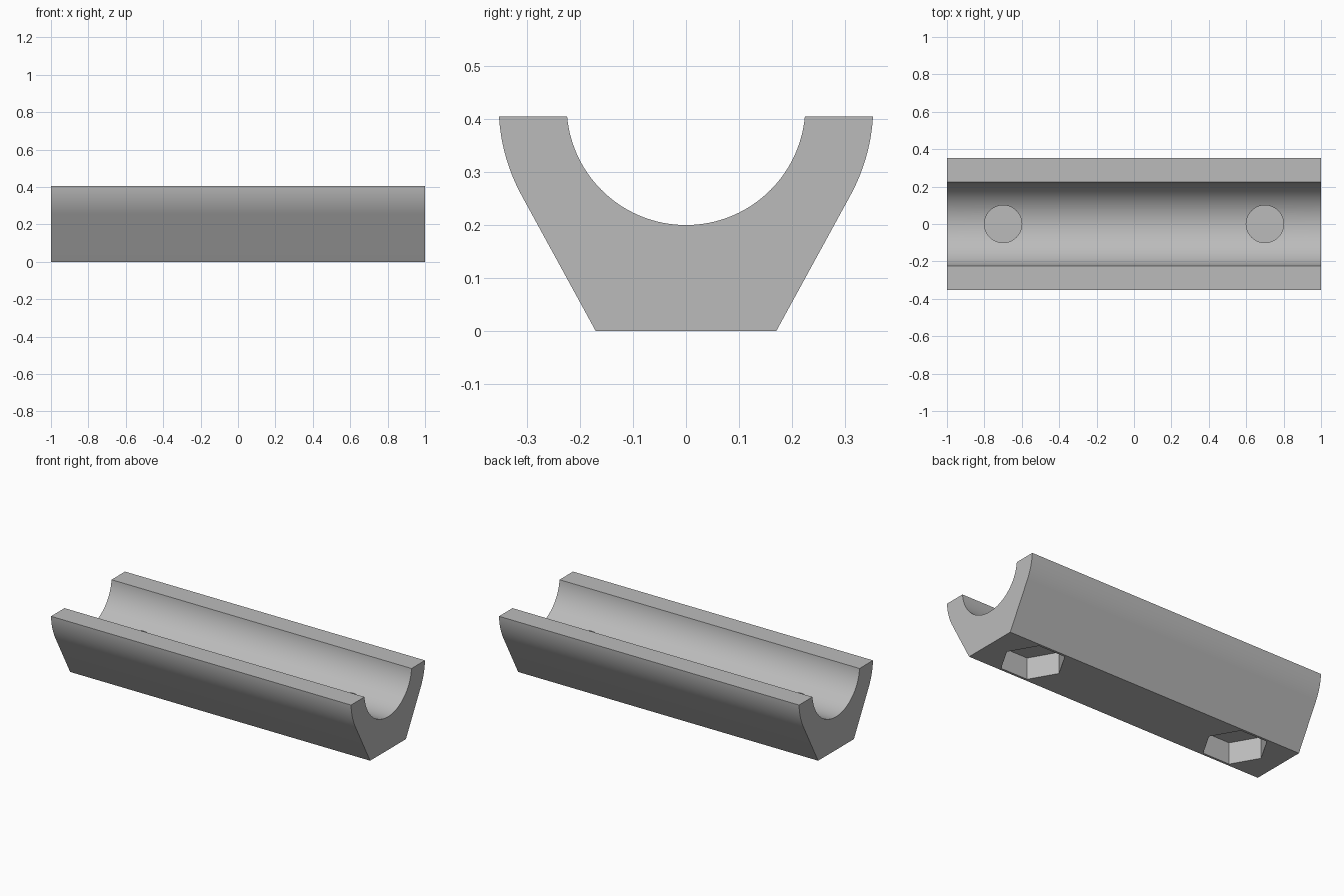
import bpy, bmesh, math

if "Cube" in bpy.data.objects:
    bpy.data.objects.remove(bpy.data.objects["Cube"])

LENGTH, TOP = 2.0, 0.405
AXIS_Z, INNER_R, OUTER_R = 0.425, 0.225, 0.353
BASE_HALF = 0.17
HOLE_X = 0.7
POCKET_R, POCKET_DEPTH = 0.18, 0.13
BORE_R, BORE_FLOOR = 0.1, 0.14

grey = bpy.data.materials.new("plain_grey")
grey.use_nodes = True
GREY = (0.5, 0.5, 0.5, 1)
grey.diffuse_color = GREY
grey.node_tree.nodes["Principled BSDF"].inputs["Base Color"].default_value = GREY


def arc(radius, start, end, steps):
    """Points (y, z) below the trough axis; angles measured down from horizontal."""
    angles = [start + (end - start) * i / steps for i in range(steps + 1)]
    return [(radius * math.cos(a), AXIS_Z - radius * math.sin(a)) for a in angles]


def rim_angle(radius):
    return math.asin((AXIS_Z - TOP) / radius)


def prism_cutter(name, sides, radius, x, low, high):
    """Upright prism with a corner on the x axis."""
    bpy.ops.mesh.primitive_cylinder_add(
        vertices=sides, radius=radius, depth=high - low,
        location=(x, 0, (low + high) / 2), rotation=(0, 0, math.pi / 2))
    cutter = bpy.context.object
    cutter.name = name
    cutter.hide_render = True
    cutter.data.materials.append(grey)
    return cutter


# Cross-section: base corner, flared side, rounded shoulder, rim, round trough
tangent = math.radians(29)
outer = arc(OUTER_R, tangent, rim_angle(OUTER_R), 16)
start = rim_angle(INNER_R)
trough = arc(INNER_R, start, math.pi - start, 64)
profile = [(BASE_HALF, 0)] + outer + trough
profile += [(-y, z) for y, z in reversed(outer)] + [(-BASE_HALF, 0)]

# Cradle body extruded along x
bm = bmesh.new()
end_face = bm.faces.new([bm.verts.new((-LENGTH / 2, y, z)) for y, z in profile])
extruded = bmesh.ops.extrude_face_region(bm, geom=[end_face])
moved = [v for v in extruded["geom"] if isinstance(v, bmesh.types.BMVert)]
bmesh.ops.translate(bm, verts=moved, vec=(LENGTH, 0, 0))
bmesh.ops.recalc_face_normals(bm, faces=bm.faces[:])
mesh = bpy.data.meshes.new("cradle_body")
bm.to_mesh(mesh)
bm.free()
mesh.materials.append(grey)
body = bpy.data.objects.new("cradle_body", mesh)
bpy.context.collection.objects.link(body)

# Hexagonal nut pockets below and round bolt recesses above, kept apart by a thin web
cutters = []
for side, x in (("left", HOLE_X), ("right", -HOLE_X)):
    cutters.append(prism_cutter(side + "_nut_pocket", 6, POCKET_R, x, -0.1, POCKET_DEPTH))
    cutters.append(prism_cutter(side + "_bolt_recess", 48, BORE_R, x, BORE_FLOOR, 0.5))

bpy.ops.object.select_all(action='DESELECT')
body.select_set(True)
bpy.context.view_layer.objects.active = body
for cutter in cutters:
    cut = body.modifiers.new(cutter.name, 'BOOLEAN')
    cut.operation = 'DIFFERENCE'
    cut.solver = 'EXACT'
    cut.object = cutter
    bpy.ops.object.modifier_apply(modifier=cut.name)
    bpy.data.objects.remove(cutter)

bpy.ops.object.shade_smooth_by_angle(angle=math.radians(25))
